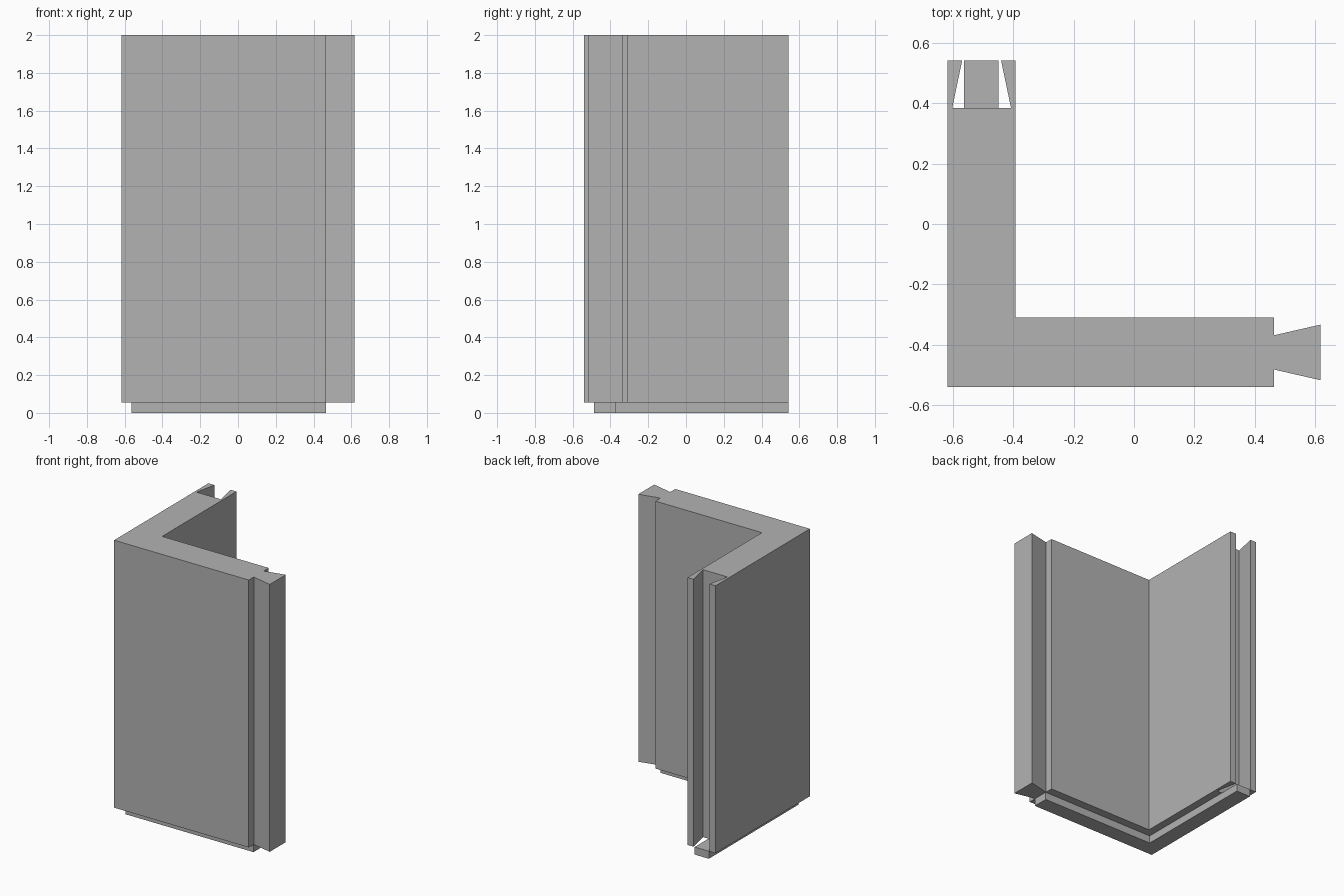
import bpy
import bmesh

cube = bpy.data.objects.get("Cube")
if cube:
    bpy.data.objects.remove(cube, do_unlink=True)

grey = bpy.data.materials.new("plain_grey")
grey.use_nodes = True
colour = (0.45, 0.45, 0.45, 1)
grey.diffuse_color = colour
grey.node_tree.nodes["Principled BSDF"].inputs["Base Color"].default_value = colour


def prism(name, outline, bottom, top):
    """Extrude a plan outline straight up."""
    bm = bmesh.new()
    face = bm.faces.new([bm.verts.new((x, y, bottom)) for x, y in outline])
    result = bmesh.ops.extrude_face_region(bm, geom=[face])
    verts = [v for v in result["geom"] if isinstance(v, bmesh.types.BMVert)]
    bmesh.ops.translate(bm, verts=verts, vec=(0, 0, top - bottom))
    bmesh.ops.recalc_face_normals(bm, faces=bm.faces[:])
    mesh = bpy.data.meshes.new(name)
    bm.to_mesh(mesh)
    bm.free()
    mesh.materials.append(grey)
    obj = bpy.data.objects.new(name, mesh)
    bpy.context.collection.objects.link(obj)
    return obj


step, height = 0.055, 2.0
left, right, front, back = -0.618, 0.618, -0.541, 0.543
inner_x, inner_y = -0.393, -0.311
shoulder, socket_floor = 0.465, 0.385

# L-shaped wall with a dovetail tenon on one end and a matching socket on the other
prism("corner_wall", [
    (left, front), (shoulder, front),
    (shoulder, -0.483), (right, -0.518), (right, -0.334), (shoulder, -0.369),
    (shoulder, inner_y), (inner_x, inner_y), (inner_x, back),
    (-0.441, back), (-0.408, socket_floor), (-0.603, socket_floor), (-0.57, back),
    (left, back),
], step, height)

# Narrow L-shaped locating tongue underneath
prism("base_tongue", [
    (-0.564, -0.486), (shoulder, -0.486), (shoulder, -0.372),
    (-0.45, -0.372), (-0.45, back), (-0.564, back),
], 0, step)
